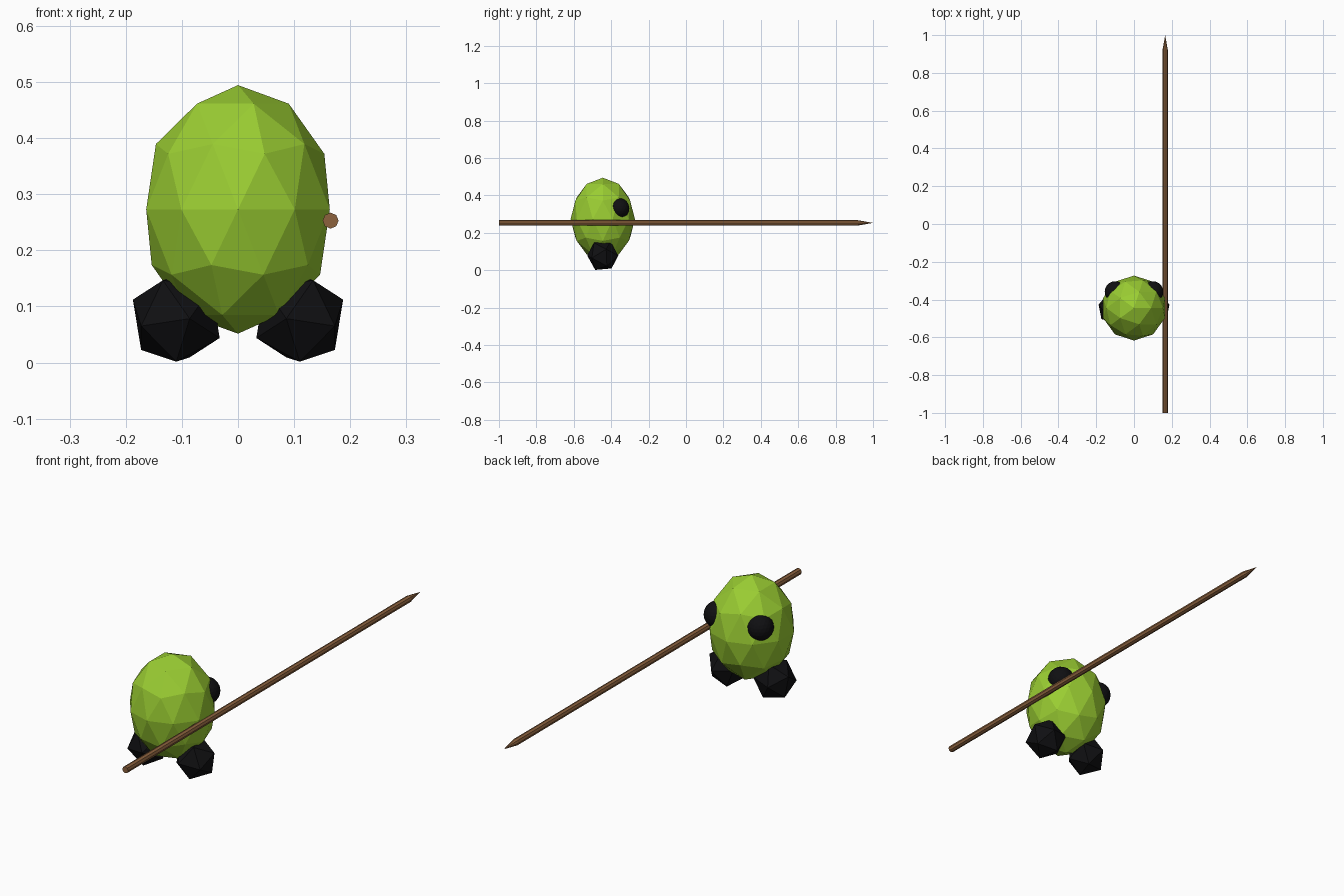
import bpy
import math

if "Cube" in bpy.data.objects:
    bpy.data.objects.remove(bpy.data.objects["Cube"])


def material(name, rgb):
    m = bpy.data.materials.new(name)
    m.diffuse_color = (*rgb, 1.0)
    m.use_nodes = True
    m.node_tree.nodes["Principled BSDF"].inputs["Base Color"].default_value = m.diffuse_color
    return m


green = material("lime green", (0.323, 0.61, 0.032))
black = material("black", (0.005, 0.005, 0.006))
brown = material("wood brown", (0.262, 0.122, 0.048))


def finish(name, mat):
    ob = bpy.context.object
    ob.name = name
    ob.data.materials.append(mat)
    return ob


def ball(name, mat, loc, scale, sub, rot_x=0.0):
    bpy.ops.mesh.primitive_ico_sphere_add(subdivisions=sub, radius=1, location=loc)
    ob = finish(name, mat)
    ob.scale = scale
    ob.rotation_euler.x = rot_x
    return ob


def mirrored_copy(ob, name):
    # bake the placement, then mirror across x = 0 as a second object
    bpy.ops.object.transform_apply(location=True, rotation=True, scale=True)
    other = ob.copy()
    other.data = ob.data.copy()
    other.name = name
    for v in other.data.vertices:
        v.co.x *= -1
    other.data.flip_normals()
    bpy.context.collection.objects.link(other)


Y = -0.445  # creature position along the stick

# Body: faceted egg
ball("body", green, (0, Y, 0.273), (0.172, 0.172, 0.2215), 2)

# Feet: tilted icosahedra
foot = ball("right_foot", black, (0.11, Y, 0.078), (0.0865,) * 3, 1, math.radians(-28))
mirrored_copy(foot, "left_foot")

# Eyes: small balls sunk into the body on the +y side
eye = ball("right_eye", black, (0.100, Y + 0.087, 0.331), (0.055,) * 3, 3)
mirrored_copy(eye, "left_eye")

# Stick: eight-sided shaft with a pointed end
SX, SZ, R, TIP = 0.165, 0.253, 0.0142, 0.92
along_y = (math.radians(-90), 0, 0)
bpy.ops.mesh.primitive_cylinder_add(vertices=8, radius=R, depth=TIP + 1,
                                    location=(SX, (TIP - 1) / 2, SZ), rotation=along_y)
finish("stick_shaft", brown)
bpy.ops.mesh.primitive_cone_add(vertices=8, radius1=R, radius2=0, depth=1 - TIP,
                                location=(SX, (TIP + 1) / 2, SZ), rotation=along_y)
finish("stick_point", brown)
